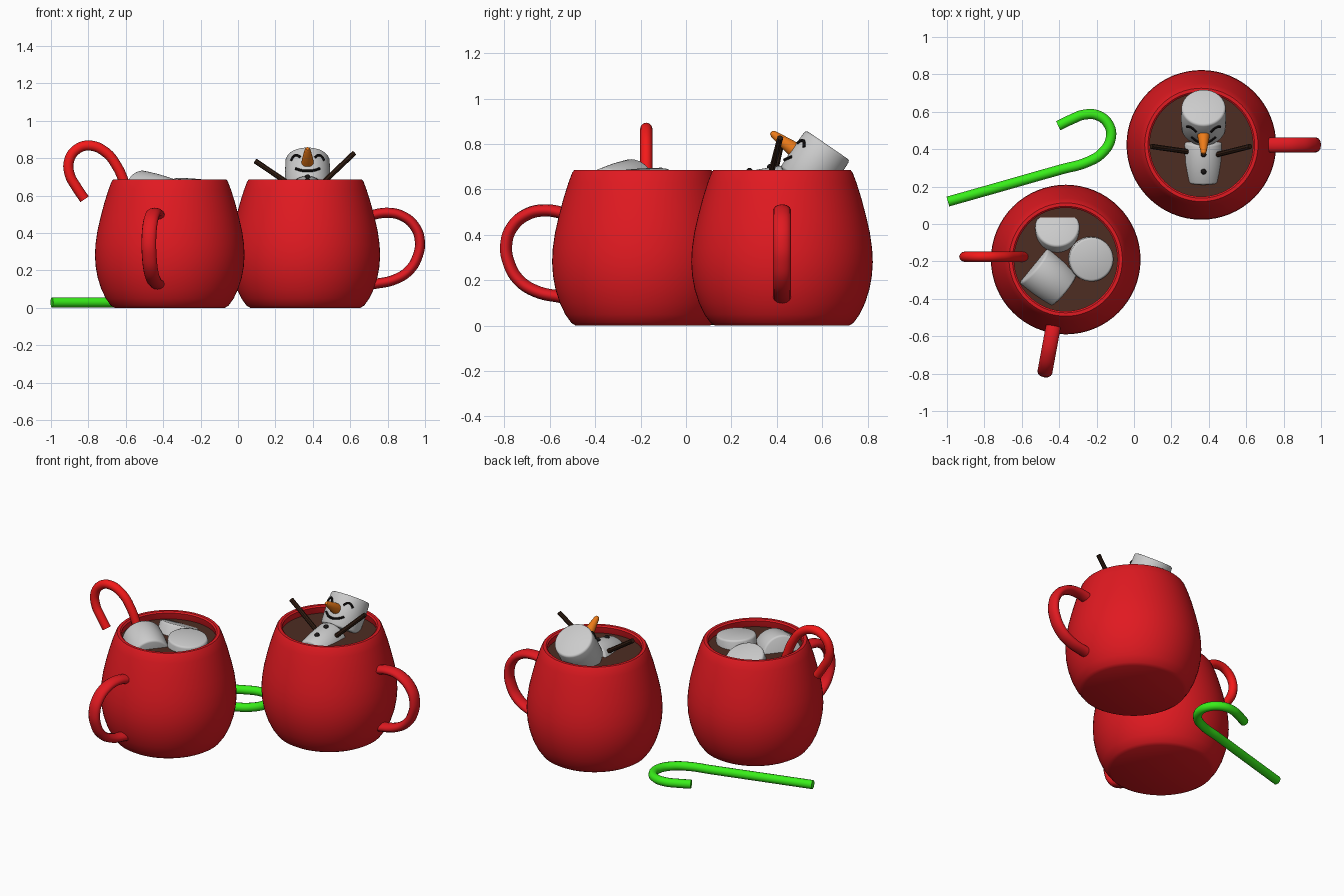
import bpy, bmesh, math
from mathutils import Vector, Matrix

if "Cube" in bpy.data.objects:
    bpy.data.objects.remove(bpy.data.objects["Cube"])


def material(name, rgb):
    m = bpy.data.materials.new(name)
    m.diffuse_color = (*rgb, 1)
    m.use_nodes = True
    m.node_tree.nodes["Principled BSDF"].inputs["Base Color"].default_value = m.diffuse_color
    return m


RED = material("mug_red", (0.75, 0.01, 0.015))
CANE_RED = material("cane_red", (0.9, 0.01, 0.01))
GREEN = material("cane_green", (0.04, 0.85, 0.01))
COCOA = material("cocoa", (0.075, 0.026, 0.016))
TWIG = material("twig", (0.03, 0.012, 0.006))
BLACK = material("black", (0.01, 0.008, 0.008))
ORANGE = material("orange", (0.85, 0.2, 0.01))


def finish(ob, mat=None, angle=40):
    if mat:
        ob.data.materials.append(mat)
    bpy.ops.object.select_all(action='DESELECT')
    ob.select_set(True)
    bpy.context.view_layer.objects.active = ob
    if ob.type == 'CURVE':
        bpy.ops.object.convert(target='MESH')
        ob = bpy.context.view_layer.objects.active
    bpy.ops.object.shade_smooth_by_angle(angle=math.radians(angle))
    return ob


def lathe(name, profile, loc, mat=None, axis=(0, 0, 1), segs=64, angle=40):
    """Revolve an (r, z) profile around an axis through loc."""
    bm = bmesh.new()
    vs = [bm.verts.new((r, 0, z)) for r, z in profile]
    es = [bm.edges.new(p) for p in zip(vs, vs[1:])]
    bmesh.ops.spin(bm, geom=vs + es, cent=(0, 0, 0), axis=(0, 0, 1),
                   angle=2 * math.pi, steps=segs)
    bmesh.ops.remove_doubles(bm, verts=bm.verts, dist=1e-4)
    bmesh.ops.recalc_face_normals(bm, faces=bm.faces)
    me = bpy.data.meshes.new(name)
    bm.to_mesh(me)
    bm.free()
    ob = bpy.data.objects.new(name, me)
    bpy.context.collection.objects.link(ob)
    ob.location = loc
    ob.rotation_euler = Vector((0, 0, 1)).rotation_difference(Vector(axis)).to_euler()
    return finish(ob, mat, angle)


def tube(name, pts, radius, mat, loc=(0, 0, 0), rot=(0, 0, 0), scale=(1, 1, 1), res=4):
    """Round tube along a smooth path."""
    cu = bpy.data.curves.new(name, 'CURVE')
    cu.dimensions = '3D'
    cu.bevel_depth, cu.bevel_resolution = radius, res
    cu.resolution_u = 8
    cu.use_fill_caps = True
    sp = cu.splines.new('BEZIER')
    sp.bezier_points.add(len(pts) - 1)
    for bp, p in zip(sp.bezier_points, pts):
        bp.co = p
        bp.handle_left_type = bp.handle_right_type = 'AUTO'
    ob = bpy.data.objects.new(name, cu)
    bpy.context.collection.objects.link(ob)
    ob.location, ob.scale = loc, scale
    ob.rotation_euler = [math.radians(a) for a in rot]
    return finish(ob, mat)


def marshmallow(name, centre, axis, r=0.118, length=0.2):
    h, b = length / 2, 0.012
    prof = [(0, -h), (r - b, -h), (r - b * .3, -h + b * .3), (r, -h + b), (r + .003, 0),
            (r, h - b), (r - b * .3, h - b * .3), (r - b, h), (0, h)]
    return lathe(name, prof, centre, None, axis, 48, 50)


# Mugs with cocoa and handles
MUG = [(0, 0), (0.295, 0), (0.315, 0.012), (0.342, 0.05), (0.366, 0.10), (0.385, 0.16),
       (0.396, 0.22), (0.4, 0.28), (0.397, 0.34), (0.387, 0.41), (0.371, 0.48),
       (0.35, 0.56), (0.328, 0.63), (0.311, 0.675), (0.303, 0.685), (0.285, 0.685),
       (0.276, 0.677), (0.285, 0.63), (0.32, 0.55), (0.355, 0.42), (0.365, 0.28),
       (0.34, 0.12), (0.3, 0.04), (0, 0.035)]
HANDLE = [(0.33, 0, 0.49), (0.44, 0, 0.508), (0.52, 0, 0.49), (0.585, 0, 0.435),
          (0.612, 0, 0.36), (0.6, 0, 0.275), (0.555, 0, 0.2), (0.48, 0, 0.152),
          (0.36, 0, 0.125)]
for side, x, y, turn in (("left", -0.365, -0.19, -100.5), ("right", 0.36, 0.423, 0)):
    lathe(side + "_mug", MUG, (x, y, 0), RED)
    lathe(side + "_cocoa", [(0, 0.635), (0.284, 0.635)], (x, y, 0), COCOA)
    tube(side + "_handle", HANDLE, 0.027, RED, (x, y, 0), (0, 0, turn), (1, 1.48, 1))

# Candy canes, path measured from the hook tip
CANE = [(-0.59, -0.405, 0), (-0.30, -0.323, 0), (0.02, -0.232, 0), (0.15, -0.196, 0),
        (0.235, -0.145, 0), (0.281, -0.065, 0), (0.27, 0.005, 0), (0.215, 0.054, 0),
        (0.14, 0.06, 0), (0.07, 0.034, 0), (0, 0, 0)]
tube("green_cane", CANE, 0.027, GREEN, (-0.405, 0.525, 0.029))
tube("red_cane", CANE, 0.027, CANE_RED, (-0.82, -0.175, 0.58), (90, -98, 0))

# Floating marshmallows
marshmallow("marshmallow_upright", (-0.235, -0.185, 0.585), (0.08, -0.05, 1))
marshmallow("marshmallow_lying", (-0.46, -0.285, 0.597), (-0.75, 0.61, 0.2), 0.12, 0.21)
n = Vector((0, 0.4, 0.917))
marshmallow("marshmallow_tilted", Vector((-0.41, -0.012, 0.655)) - n * 0.1, n)

# Snowman head and torso
AX = Vector((0, 0.565, 0.825))
FACE = Vector((0, -0.825, 0.565))
BASE = Vector((0.372, 0.512, 0.63))
marshmallow("snowman_head", BASE + AX * 0.1, AX)
marshmallow("snowman_torso", (0.37, 0.336, 0.582), (0, 0.98, 0.2), 0.105, 0.22)


def on_face(deg, h, r=0.121):
    t = math.radians(deg)
    return BASE + AX * h + FACE * (r * math.cos(t)) + Vector((r * math.sin(t), 0, 0))


# Closed eyes and smile
for side, s in (("left", -1), ("right", 1)):
    tube(side + "_eye", [on_face(s * (33 + d), 0.155 - 0.022 * (d / 14) ** 2)
                         for d in (-14, -7, 0, 7, 14)], 0.007, BLACK, res=2)
tube("smile", [on_face(d, 0.04 + 0.028 * (d / 32) ** 2) for d in (-32, -16, 0, 16, 32)],
     0.007, BLACK, res=2)

# Carrot nose
lathe("nose", [(0, -0.01), (0.034, -0.01), (0.03, 0.03), (0.016, 0.115), (0.009, 0.128), (0, 0.13)],
      on_face(0, 0.1, 0.11), ORANGE, (0, -0.8, 0.6), 24)

# Buttons
for i, p in enumerate([(0.372, 0.28, 0.68), (0.372, 0.372, 0.698)]):
    bpy.ops.mesh.primitive_uv_sphere_add(segments=16, ring_count=10, radius=0.015, location=p)
    bpy.context.object.name = f"button_{i + 1}"
    finish(bpy.context.object, BLACK)

# Twig arms
for side, a, b in (("left", (0.285, 0.387, 0.655), (0.092, 0.415, 0.785)),
                   ("right", (0.44, 0.37, 0.655), (0.622, 0.415, 0.828))):
    a, b = Vector(a), Vector(b)
    bpy.ops.mesh.primitive_cylinder_add(vertices=8, radius=0.014, depth=(b - a).length,
                                        location=(a + b) / 2)
    arm = bpy.context.object
    arm.name = side + "_arm"
    arm.rotation_euler = (b - a).to_track_quat('Z', 'Y').to_euler()
    finish(arm, TWIG)
